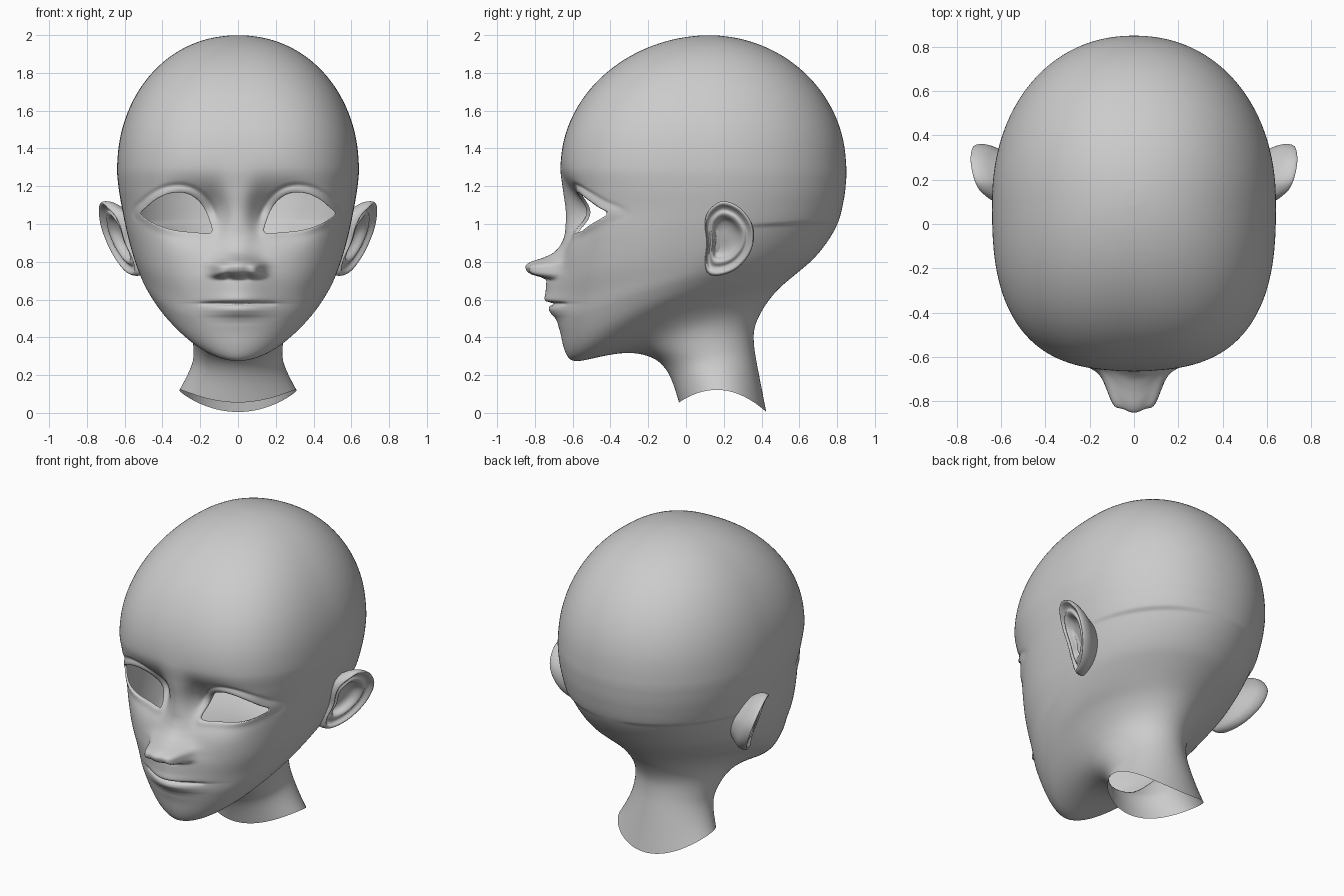
import bpy, bmesh, math
from mathutils import Vector

if "Cube" in bpy.data.objects:
    bpy.data.objects.remove(bpy.data.objects["Cube"])


def spline(p, t, closed=False):
    """Catmull-Rom through tuples, t in control-point units."""
    n = len(p)
    i = int(math.floor(t))
    if not closed:
        i = min(i, n - 2)
    f = t - i
    pick = (lambda k: p[k % n]) if closed else (lambda k: p[max(0, min(n - 1, k))])
    a, b, c, d = (pick(i + k) for k in (-1, 0, 1, 2))
    return [q + .5 * f * (r - o + f * (2 * o - 5 * q + 4 * r - s + f * (3 * (q - r) + s - o)))
            for o, q, r, s in zip(a, b, c, d)]


def ramp(table, z):
    """Smooth monotone lookup in a (z, value) table."""
    if z <= table[0][0] or z >= table[-1][0]:
        return 0
    i = max(k for k in range(len(table)) if table[k][0] <= z)
    slope = lambda k: (table[k + 1][1] - table[k][1]) / (table[k + 1][0] - table[k][0])

    def tangent(k):
        if k == 0 or k == len(table) - 1:
            return 0
        a, b = slope(k - 1), slope(k)
        return 2 * a * b / (a + b) if a * b > 0 else 0
    w = table[i + 1][0] - table[i][0]
    f = (z - table[i][0]) / w
    v0, v1, m0, m1 = table[i][1], table[i + 1][1], tangent(i) * w, tangent(i + 1) * w
    return v0 + f * (m0 + f * (3 * (v1 - v0) - 2 * m0 - m1 + f * (2 * (v0 - v1) + m0 + m1)))


def skin(bm, rings):
    """Bridge consecutive closed rings of vertices with quads."""
    for a, b in zip(rings, rings[1:]):
        n = len(a)
        for i in range(n):
            j = (i + 1) % n
            bm.faces.new((a[i], a[j], b[j], b[i]))


def finish(bm, name):
    bmesh.ops.recalc_face_normals(bm, faces=bm.faces)
    for f in bm.faces:
        f.smooth = True
    me = bpy.data.meshes.new(name)
    bm.to_mesh(me)
    bm.free()
    ob = bpy.data.objects.new(name, me)
    bpy.context.collection.objects.link(ob)
    return ob


# Tilted head rings: front y,z, back y,z, half width, side lift, front squareness
RINGS = [
    (-.037, .055, .425, .005, .31, .09, 2), (-.085, .2, .376, .257, .245, .02, 2),
    (-.164, .288, .36, .36, .235, 0, 2), (-.30, .32, .362, .45, .245, .02, 1.9),
    (-.455, .298, .40, .537, .28, .05, 1.8), (-.592, .27, .45, .61, .36, .1, 1.75),
    (-.642, .325, .505, .67, .435, .105, 1.85), (-.667, .45, .60, .749, .492, .085, 2),
    (-.66, .58, .68, .82, .527, .06, 2.2), (-.655, .72, .752, .91, .56, .04, 2.45),
    (-.645, .90, .807, 1.01, .592, .02, 2.6), (-.637, 1.05, .835, 1.12, .616, .008, 2.6),
    (-.652, 1.18, .847, 1.21, .633, 0, 2.65)]
# Cranium rings follow an ellipsoid dome
for k in range(9):
    a = math.radians(min(88.5, 11.25 * k))
    c, z = math.cos(a), 1.3 + .7 * math.sin(a) / math.sin(math.radians(88.5))
    RINGS.append((.12 - .785 * c ** 1.03, z, .12 + .73 * c, z, .641 * c ** .95, 0,
                  2 + .7 * c))
NOSE = [(.70, 0), (.718, .035), (.733, .095), (.755, .138), (.78, .157), (.80, .14),
        (.82, .09), (.85, .042), (.90, .012), (.96, 0)]
MUZZLE = [(.40, 0), (.47, .12), (.50, .28), (.525, .55), (.55, .72), (.565, .7), (.577, .6),
          (.592, .93), (.605, 1), (.64, .95), (.70, .92), (.77, .5), (.86, .08), (.93, 0)]
EYE = [(.143, .955), (.155, 1.03), (.19, 1.10), (.24, 1.147), (.30, 1.167), (.37, 1.16),
       (.434, 1.13), (.48, 1.092), (.513, 1.055), (.46, 1.012), (.40, .985), (.33, .966),
       (.24, .957)]
OUT = [Vector(spline(EYE, k / 6, True)) for k in range(6 * len(EYE))]


def eye_near(x, z):
    """Signed distance to the eye outline and the nearest point on it."""
    p = Vector((x, z))
    best, at, inside = 9, p, False
    for i, b in enumerate(OUT):
        a = OUT[i - 1]
        e = b - a
        q = a + e * max(0, min(1, (p - a).dot(e) / e.length_squared))
        d = (p - q).length
        if d < best:
            best, at = d, q
        if (a.y > z) != (b.y > z) and x < a.x + (z - a.y) * e.x / e.y:
            inside = not inside
    return (-best if inside else best), at


def face_relief(x, z):
    """Forward push of the face: nose, lips, eye sockets and lids."""
    x = abs(x)
    width = .1 - .03 * max(0, min(1, (z - .8) / .1))
    d = ramp(NOSE, z) * math.exp(-(x / width) ** 2.2)
    d += .068 * math.exp(-((x - .095) / .04) ** 2 - ((z - .757) / .038) ** 4)
    d += .09 * ramp(MUZZLE, z) * math.exp(-(x / .165) ** 2)
    d -= .015 * math.exp(-((z - .578) / .009) ** 2) * max(0, 1 - (x / .21) ** 4)
    d -= .02 * math.exp(-((x - .05) / .022) ** 2 - ((z - .722) / .014) ** 2)
    side = abs(x - .18) / (.11 if x < .18 else .2)
    d -= .115 * math.exp(-side ** 3 - ((z - 1.06) / .13) ** 2)
    if .08 < x < .6 and .87 < z < 1.26:
        e = max(0, eye_near(x, z)[0])
        d += .013 * math.exp(-(e / .025) ** 2)
        d -= .008 * math.exp(-((e - .038) / .013) ** 2) * max(0, min(1, (z - 1.0) / .06))
    return d


# Head and neck skin
SEG = 288
bm = bmesh.new()
rings = []
for k in range(len(RINGS) - 1):
    steps = 24 if 7 <= k <= 12 else 6
    for s in range(steps + (k == len(RINGS) - 2)):
        fy, fz, by, bz, w, lift, n = spline(RINGS, k + s / steps)
        ring = []
        for i in range(SEG):
            a = 2 * math.pi * i / SEG
            a -= .5 * math.sin(a)
            c, sn = math.cos(a), math.sin(a)
            e = 2 / n if c > 0 else (.94 if k > 9 else 1)
            x = w * math.copysign(abs(sn) ** e, sn)
            t = .5 - .5 * math.copysign(abs(c) ** e, c)
            y = fy + (by - fy) * t
            z = fz + (bz - fz) * t + lift * (x / w) ** 2
            ring.append(bm.verts.new((x, y, z)))
        rings.append(ring)
skin(bm, rings)
bm.faces.new(rings[-1])

# Even out the base shape, then push the facial features out of it
inner = [v for v in bm.verts if not v.is_boundary]
for _ in range(12):
    bmesh.ops.smooth_vert(bm, verts=inner, factor=.5, use_axis_x=True, use_axis_y=True,
                          use_axis_z=True)
for v in bm.verts:
    x, y, z = v.co
    if y < -.25 and .38 < z < 1.4:
        v.co.y -= face_relief(x, z) * min(1, (-.25 - y) / .1)
bmesh.ops.recalc_face_normals(bm, faces=bm.faces)
bm.normal_update()

# Eye openings: cut, snap the edge to the outline, turn the lid inward
cut = []
for f in bm.faces:
    c = f.calc_center_median()
    if c.y < -.2 and .1 < abs(c.x) < .55 and .93 < c.z < 1.2 and eye_near(abs(c.x), c.z)[0] < 0:
        cut.append(f)
bmesh.ops.delete(bm, geom=cut, context='FACES')
edges = [e for e in bm.edges if e.is_boundary and e.verts[0].co.z > .6]
rim = {v for e in edges for v in e.verts}
for v in rim:
    q = eye_near(abs(v.co.x), v.co.z)[1]
    dx, dz = math.copysign(q.x, v.co.x) - v.co.x, q.y - v.co.z
    nrm = v.normal
    dy = -(nrm.x * dx + nrm.z * dz) / nrm.y if abs(nrm.y) > .2 else 0
    v.co += Vector((dx, max(-.02, min(.02, dy)), dz))
for _ in range(5):
    ys = {v: sum(e.other_vert(v).co.y for e in v.link_edges if e.is_boundary) / 2 for v in rim}
    for v, y in ys.items():
        v.co.y = .5 * (v.co.y + y)
lid = bmesh.ops.extrude_edge_only(bm, edges=edges)['geom']
for v in lid:
    if isinstance(v, bmesh.types.BMVert):
        v.co.y += .02
finish(bm, "head")

# Ears: outline in y,z scaled through a list of (scale, outward offset) rings
EAR = [(.19, 1.12), (.28, 1.09), (.345, 1.01), (.36, .93), (.335, .84), (.27, .765),
       (.19, .73), (.12, .735), (.10, .80), (.11, .90), (.10, 1.0), (.12, 1.07)]
SECTION = [(.03, -.06), (.3, -.06), (.48, -.045), (.58, -.012), (.67, -.002), (.76, -.012),
           (.84, -.005), (.91, .012), (.97, .013), (1, -.003), (.995, -.025), (.95, -.05),
           (.86, -.075), (.72, -.11), (.55, -.16)]
CY, CZ = .20, .93
for side, name in ((1, "left_ear"), (-1, "right_ear")):
    bm = bmesh.new()
    rings = []
    for k in range(3 * (len(SECTION) - 1) + 1):
        s, h = spline(SECTION, k / 3)
        ring = []
        for i in range(72):
            y, z = spline(EAR, i / 6, True)
            y, z = CY + (y - CY) * s, CZ + (z - CZ) * s
            x = .607 + .35 * (y - .12) + .37 * (z - .92) + h - .02 * max(0, (.15 - y) / .05)
            ring.append(bm.verts.new((side * x, y, z)))
        rings.append(ring)
    skin(bm, rings)
    bm.faces.new(rings[0])
    finish(bm, name)
